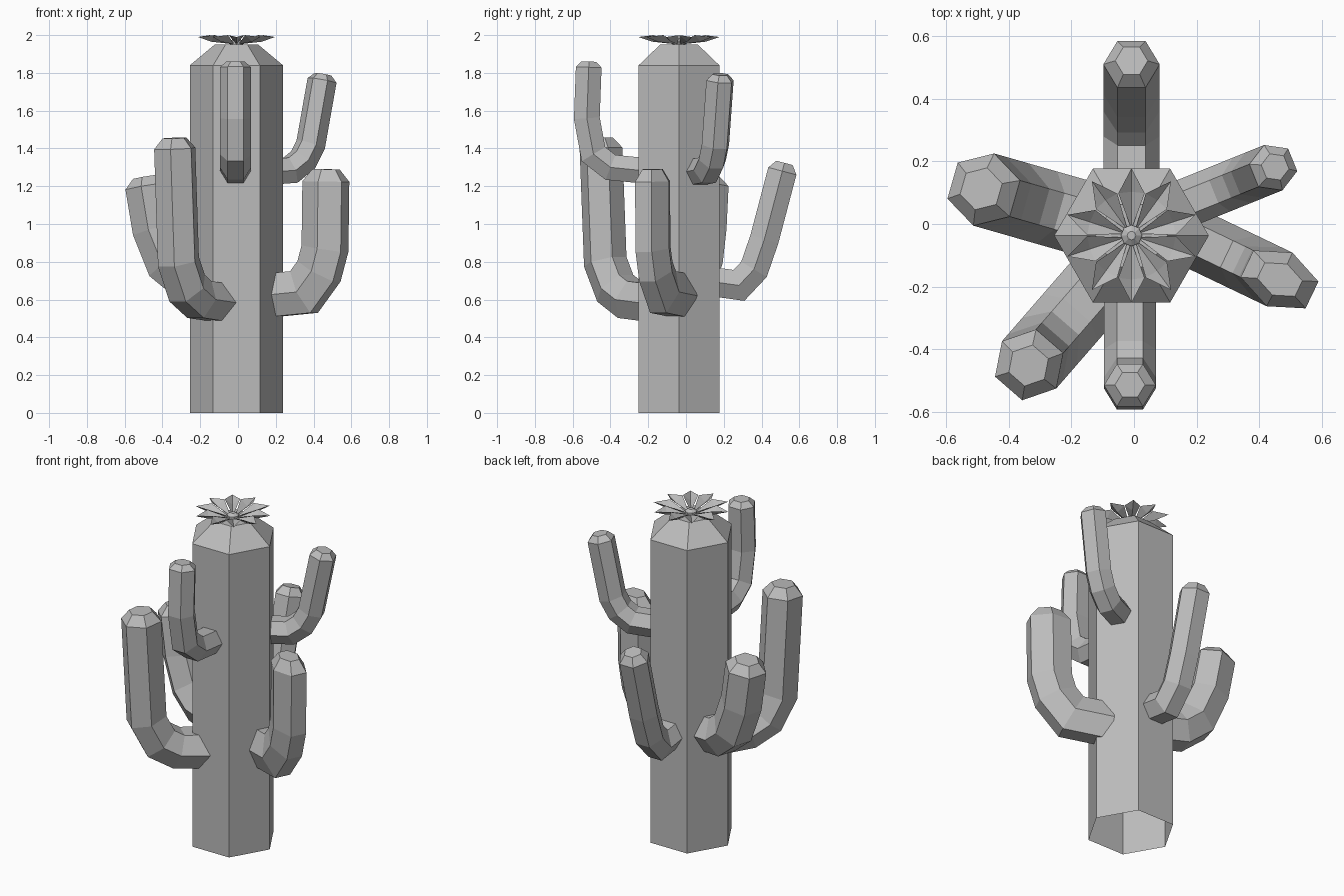
import bpy, bmesh, math
from mathutils import Vector

cube = bpy.data.objects.get("Cube")
if cube:
    bpy.data.objects.remove(cube, do_unlink=True)

CX, CY = -0.008, -0.037
UP = Vector((0, 0, 1))

grey = bpy.data.materials.new("plain_grey")
grey.use_nodes = True
grey.diffuse_color = (0.5, 0.5, 0.5, 1)
bsdf = grey.node_tree.nodes["Principled BSDF"]
bsdf.inputs["Base Color"].default_value = (0.5, 0.5, 0.5, 1)
bsdf.inputs["Roughness"].default_value = 0.8


def finish(name, bm, fix_normals=True):
    if fix_normals:
        bmesh.ops.recalc_face_normals(bm, faces=bm.faces)
    mesh = bpy.data.meshes.new(name)
    bm.to_mesh(mesh)
    bm.free()
    mesh.materials.append(grey)
    obj = bpy.data.objects.new(name, mesh)
    bpy.context.collection.objects.link(obj)
    return obj


def ring(bm, centre, side, normal, count=6):
    """Ring of vertices whose first corner points along side."""
    return [bm.verts.new(centre + side * math.cos(math.tau * i / count)
                         + normal * math.sin(math.tau * i / count))
            for i in range(count)]


def skin(bm, rings):
    """Bridge successive rings and close the last one."""
    for a, b in zip(rings, rings[1:]):
        for i in range(len(a)):
            j = (i + 1) % len(a)
            bm.faces.new((a[i], a[j], b[j], b[i]))
    bm.faces.new(rings[-1])


def lathe(name, profile, count):
    bm = bmesh.new()
    skin(bm, [ring(bm, Vector((CX, CY, z)), Vector((r, 0, 0)),
                   Vector((0, r, 0)), count) for r, z in profile])
    return finish(name, bm)


def arm(name, tip, angle, width, depth, cap, path):
    """Six-sided bent tube; path holds (distance from the tip axis, height)."""
    a = math.radians(angle)
    out = Vector((math.cos(a), math.sin(a), 0))
    side = UP.cross(out)
    pts = [Vector((tip[0], tip[1], 0)) + out * s + UP * z for s, z in path]
    legs = [(q - p).normalized() for p, q in zip(pts, pts[1:])]
    bm = bmesh.new()
    rings = []
    thick = depth / math.cos(math.pi / 6)
    for i, p in enumerate(pts):
        before, after = legs[max(i - 1, 0)], legs[min(i, len(legs) - 1)]
        tangent = (before + after).normalized()
        normal = side.cross(tangent)
        miter = thick / tangent.dot(after)
        rings.append(ring(bm, p, side * width, normal * miter))
    # bevelled tip
    normal = side.cross(legs[-1])
    rings.append(ring(bm, pts[-1] + legs[-1] * cap,
                      side * width * 0.58, normal * thick * 0.58))
    skin(bm, rings)
    return finish(name, bm)


# Trunk, open underneath
lathe("trunk", [(0.247, 0), (0.247, 1.84), (0.115, 1.95)], 6)

# Arms
arm("back_arm", (-0.008, 0.51), 90, 0.09, 0.077, 0.045,
    [(-0.41, 0.70), (-0.23, 0.675), (-0.15, 0.76), (-0.095, 0.92), (0, 1.28)])
arm("front_arm", (-0.013, -0.515), -90, 0.083, 0.068, 0.03,
    [(-0.315, 1.28), (-0.115, 1.30), (-0.025, 1.37), (0.01, 1.56), (0, 1.83)])
arm("left_front_arm", (0.465, -0.177), -25.6, 0.095, 0.115, 0.065,
    [(-0.35, 0.62), (-0.128, 0.64), (-0.04, 0.75), (-0.005, 0.87), (0, 1.225)])
arm("left_back_arm", (0.445, 0.18), 22, 0.078, 0.068, 0.033,
    [(-0.32, 1.275), (-0.18, 1.285), (-0.108, 1.34), (-0.065, 1.42), (0, 1.76)])
arm("right_front_arm", (-0.335, -0.45), -131, 0.115, 0.1, 0.055,
    [(-0.4, 0.58), (-0.2, 0.60), (-0.1, 0.66), (-0.03, 0.8), (0, 1.40)])
arm("right_back_arm", (-0.48, 0.11), 164, 0.12, 0.105, 0.05,
    [(-0.34, 0.70), (-0.21, 0.715), (-0.115, 0.79), (-0.04, 0.97), (0, 1.2)])

# Flower: a ring of creased petals around a small bud
bm = bmesh.new()
PETALS = 10
for k in range(PETALS):
    a = math.tau * (k + 0.5) / PETALS
    out = Vector((math.cos(a), math.sin(a), 0))
    side = UP.cross(out)
    base = Vector((CX, CY, 0))

    def corner(r, w, z):
        return bm.verts.new(base + out * r + side * w + UP * z)

    root, keel, tip = corner(0.02, 0, 1.952), corner(0.14, 0, 1.965), corner(0.215, 0, 1.99)
    for sign in (1, -1):
        edge = corner(0.135, sign * 0.042, 2.0)
        for tri in ((root, keel, edge), (keel, tip, edge)):
            bm.faces.new(tri if sign > 0 else tri[::-1])
finish("flower_petals", bm, fix_normals=False)
lathe("flower_bud", [(0.034, 1.95), (0.034, 1.968), (0.014, 1.982)], 8)
